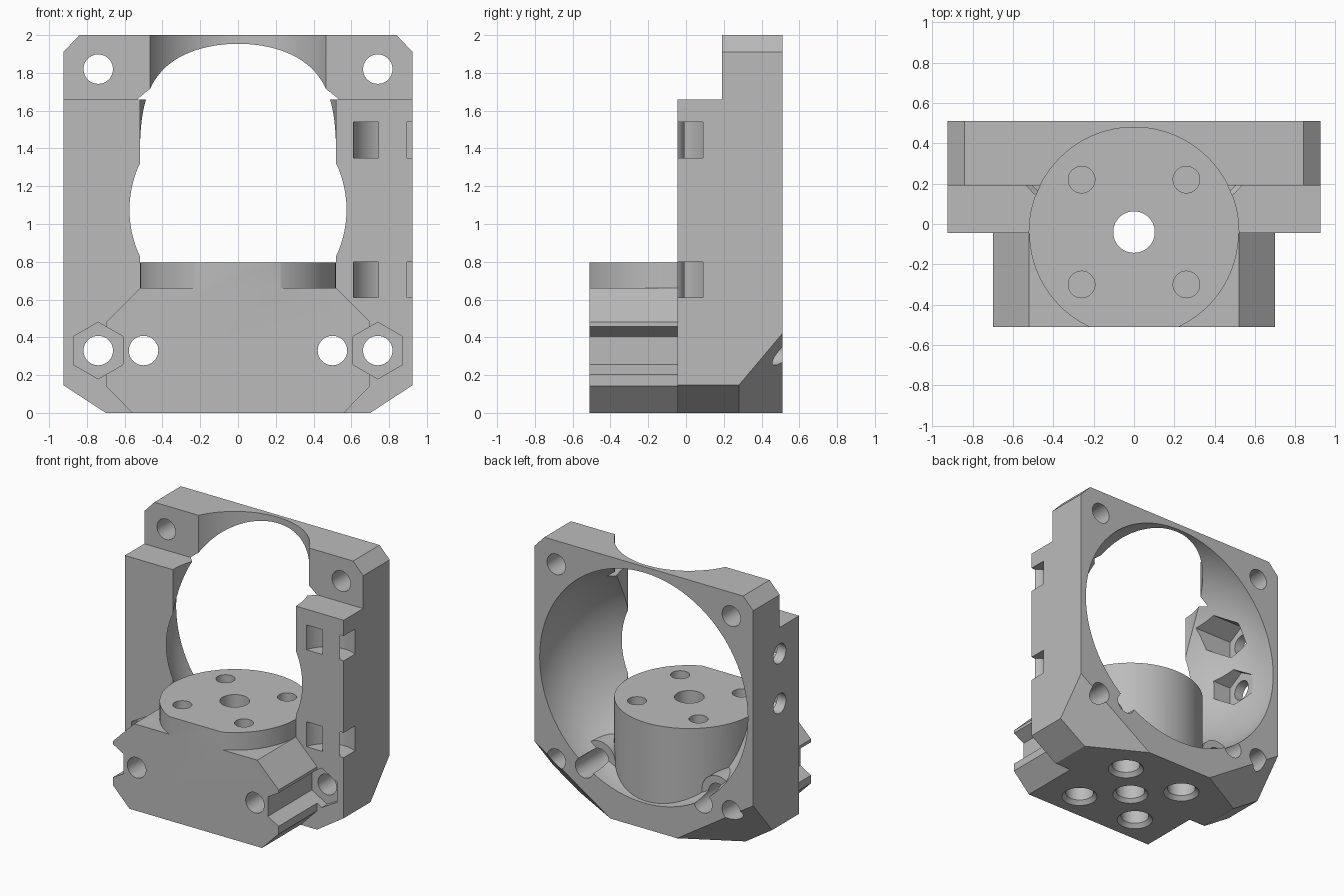
import bpy, bmesh, math
from mathutils import Vector, Matrix

cube = bpy.data.objects.get("Cube")
if cube:
    bpy.data.objects.remove(cube, do_unlink=True)

grey = bpy.data.materials.new("plain grey")
grey.use_nodes = True
GREY = (0.5, 0.5, 0.5, 1)
grey.diffuse_color = GREY
grey.node_tree.nodes["Principled BSDF"].inputs["Base Color"].default_value = GREY


def finish(bm, name):
    bmesh.ops.recalc_face_normals(bm, faces=bm.faces)
    mesh = bpy.data.meshes.new(name)
    bm.to_mesh(mesh)
    bm.free()
    mesh.materials.append(grey)
    ob = bpy.data.objects.new(name, mesh)
    bpy.context.collection.objects.link(ob)
    return ob


def prism(name, outline, lo, hi, axis="y"):
    """Extrude an outline along y (points are x, z) or along x (points are y, z)."""
    bm = bmesh.new()
    place = (lambda a, b: (a, lo, b)) if axis == "y" else (lambda a, b: (lo, a, b))
    face = bm.faces.new([bm.verts.new(place(a, b)) for a, b in outline])
    step = Vector((0, hi - lo, 0)) if axis == "y" else Vector((hi - lo, 0, 0))
    new = bmesh.ops.extrude_face_region(bm, geom=[face])["geom"]
    bmesh.ops.translate(bm, vec=step, verts=[v for v in new if isinstance(v, bmesh.types.BMVert)])
    return finish(bm, name)


def rod(name, start, end, r1, r2=None, sides=48, spin=0):
    """Cylinder, cone or hexagonal prism between two points."""
    a, b = Vector(start), Vector(end)
    turn = (b - a).to_track_quat("Z", "Y").to_matrix().to_4x4()
    bm = bmesh.new()
    bmesh.ops.create_cone(bm, cap_ends=True, segments=sides, radius1=r1,
                          radius2=r1 if r2 is None else r2, depth=(b - a).length,
                          matrix=Matrix.Translation((a + b) / 2) @ turn @ Matrix.Rotation(spin, 4, "Z"))
    return finish(bm, name)


def combine(target, tool, operation="DIFFERENCE"):
    mod = target.modifiers.new("bool", "BOOLEAN")
    mod.operation, mod.solver, mod.object = operation, "EXACT", tool
    bpy.context.view_layer.objects.active = target
    bpy.ops.object.modifier_apply(modifier=mod.name)
    bpy.data.objects.remove(tool, do_unlink=True)


def mirrored(points):
    return points + [(-x, z) for x, z in reversed(points)]


FRONT, BACK, MID, NOSE = -0.045, 0.51, -0.04, -0.51
FAN_Z, FAN_R, CORE_R = 1.075, 0.88, 0.52

# Frame with bevelled corners
body = prism("mount_body", mirrored([(0.7, 0), (0.925, 0.147), (0.925, 1.91), (0.84, 2)]), FRONT, BACK)

# Step at the top front
combine(body, prism("step_cut", [(-0.3, 1.66), (0.19, 1.66), (0.19, 2.2), (-0.3, 2.2)], -1.2, 1.2, "x"))

# Slanted lower rear corners
for s in (1, -1):
    bm = bmesh.new()
    origin = Vector((s * 0.925, 0.28, 0.147))
    u, v = Vector((0, 0.23, 0.273)), Vector((s * -0.225, 0, -0.147))
    n = u.cross(v).normalized()
    if n.z > 0:
        n = -n
    near = [bm.verts.new(origin + u * i + v * j) for i, j in ((-9, -9), (9, -9), (9, 9), (-9, 9))]
    face = bm.faces.new(near)
    new = bmesh.ops.extrude_face_region(bm, geom=[face])["geom"]
    bmesh.ops.translate(bm, vec=n * 2, verts=[w for w in new if isinstance(w, bmesh.types.BMVert)])
    combine(body, finish(bm, "corner_cut"))

# Bowl-shaped air duct, turned around the y axis
bm = bmesh.new()
steps = 14
profile = [(FAN_R, BACK + 0.05)]
for i in range(steps + 1):
    y = BACK - (BACK - FRONT + 0.002) * i / steps
    profile.append((FAN_R * math.sqrt(1 - ((BACK - y) / 0.733) ** 2), y))
profile = [(0, BACK + 0.05)] + profile + [(0, profile[-1][1])]
verts = [bm.verts.new((r, y, FAN_Z)) for r, y in profile]
edges = [bm.edges.new(pair) for pair in zip(verts, verts[1:])]
bmesh.ops.spin(bm, geom=verts + edges, cent=(0, 0, FAN_Z), axis=(0, 1, 0),
               angle=math.tau, steps=96, use_merge=True)
bmesh.ops.remove_doubles(bm, verts=bm.verts, dist=0.0001)
combine(body, finish(bm, "air_duct"))

# Upright round clearance
combine(body, rod("clearance", (0, MID, 0.7), (0, MID, 2.3), CORE_R, sides=96))

# Screw tubes inside the duct, kept within the frame
for s in (1, -1):
    combine(body, rod("screw_tube", (s * 0.5, -0.03, 0.33), (s * 0.5, 0.33, 0.33), 0.135), "UNION")

# Front block
block = prism("front_block", mirrored([(0.56, 0), (0.7, 0.143), (0.7, 0.48), (0.52, 0.66)]), NOSE, FRONT + 0.01)
combine(body, block, "UNION")

# Round core with a flat front
core = rod("round_core", (0, MID, 0), (0, MID, 0.795), CORE_R, sides=96)
combine(core, prism("core_trim", [(-1, -1), (1, -1), (1, 2), (-1, 2)], -1, NOSE))
combine(body, core, "UNION")

# Frame bolt holes, nut pockets and block screw holes
for s in (1, -1):
    x = s * 0.74
    combine(body, rod("nut_pocket", (x, -0.6, 0.33), (x, 0.02, 0.33), 0.15, sides=6,
                      spin=0))
    for hx, hz in ((x, 0.33), (x, 1.82), (s * 0.5, 0.33)):
        combine(body, rod("bolt_hole", (hx, -0.7, hz), (hx, 0.7, hz), 0.078))

# Core holes: wide bores below, narrow holes above
combine(body, rod("centre_bore", (0, MID, -0.1), (0, MID, 1), 0.103))
spots = [(0, MID)] + [(a, MID + b) for a in (-0.26, 0.26) for b in (-0.26, 0.26)]
for x, y in spots:
    combine(body, rod("bore_bevel", (x, y, -0.03), (x, y, 0.03), 0.155, 0.1))
    if x:
        combine(body, rod("lower_bore", (x, y, -0.1), (x, y, 0.4), 0.1))
        combine(body, rod("upper_hole", (x, y, 0.42), (x, y, 1), 0.066))

# Curved tie channels around the left front edge
for z in (0.61, 1.35):
    ring = rod("tie_channel", (0.82, -0.1, z), (0.82, -0.1, z + 0.19), 0.217, sides=64)
    combine(ring, rod("tie_core", (0.82, -0.1, z - 0.1), (0.82, -0.1, z + 0.3), 0.093, sides=64))
    combine(body, ring)

# Side screw holes with nut pockets opening into the duct
for z in (1.08, 1.46):
    combine(body, rod("side_hole", (-1.1, 0.19, z), (-0.6, 0.19, z), 0.075))
    combine(body, rod("side_nut", (-0.85, 0.19, z), (-0.5, 0.19, z), 0.145, sides=6))

# Smooth curves, crisp edges
bpy.ops.object.select_all(action="DESELECT")
body.select_set(True)
bpy.context.view_layer.objects.active = body
bpy.ops.object.shade_smooth_by_angle(angle=math.radians(25))
